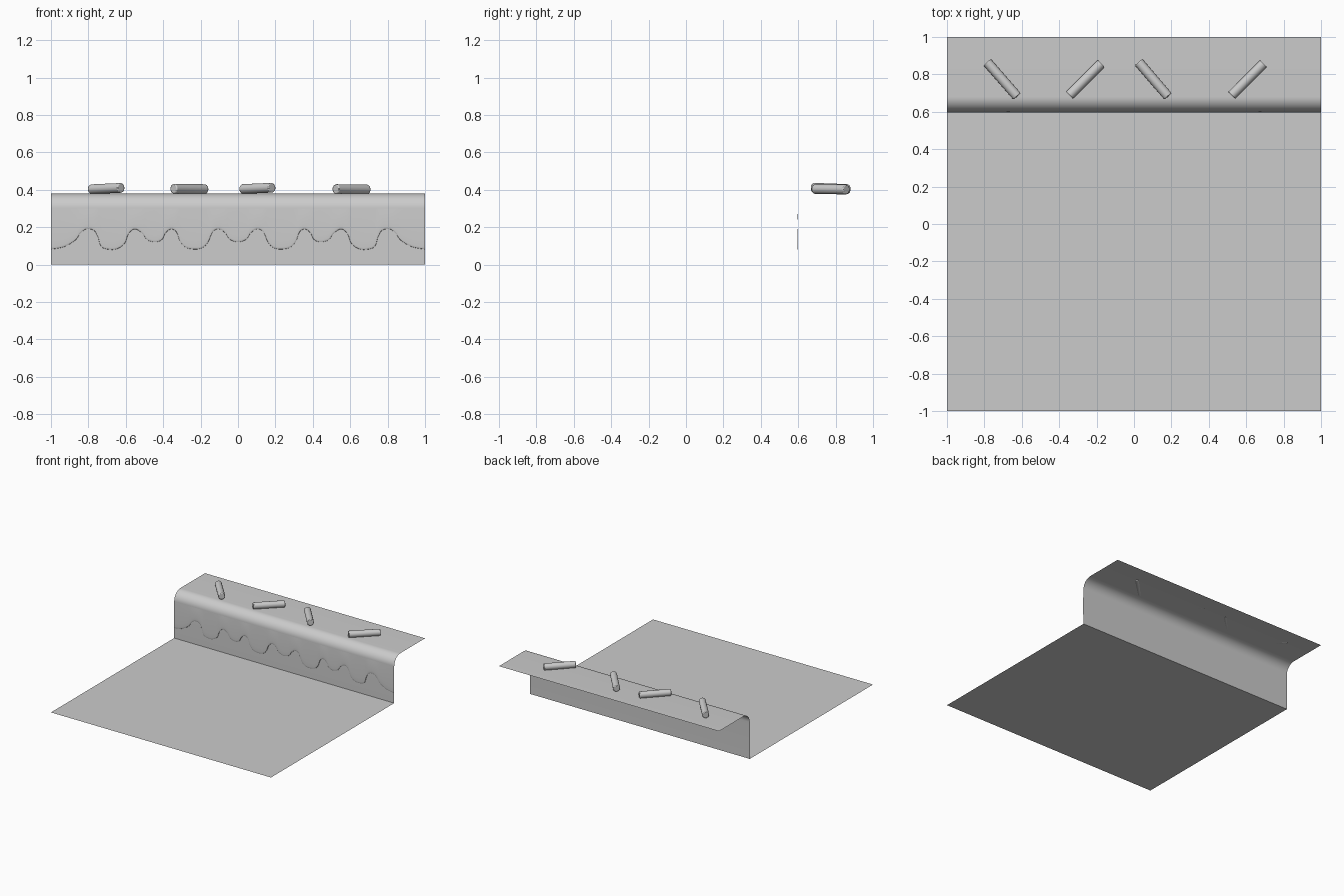
import bpy
from math import sin, cos, pi, atan2, hypot, radians

if "Cube" in bpy.data.objects:
    bpy.data.objects.remove(bpy.data.objects["Cube"])

def make_mesh(name, verts, faces):
    me = bpy.data.meshes.new(name)
    me.from_pydata(verts, [], faces)
    ob = bpy.data.objects.new(name, me)
    bpy.context.collection.objects.link(ob)
    smooth(ob)
    return ob

def smooth(ob):
    bpy.ops.object.select_all(action='DESELECT')
    ob.select_set(True)
    bpy.context.view_layer.objects.active = ob
    bpy.ops.object.shade_smooth_by_angle(angle=radians(40))

def grid(name, columns):
    n = len(columns[0])
    verts = [p for col in columns for p in col]
    faces = [(i*n+j, (i+1)*n+j, (i+1)*n+j+1, i*n+j+1)
             for i in range(len(columns)-1) for j in range(n-1)]
    return make_mesh(name, verts, faces)

# Floor, riser and rounded ledge as one thin sheet
R = 0.08
profile = [(-1, 0), (0.6, 0)]
profile += [(0.6+R-R*cos(a), 0.38-R+R*sin(a)) for a in [pi/2*i/16 for i in range(17)]]
profile.append((1, 0.38))
grid("stepped_sheet", [[(x, y, z) for y, z in profile] for x in (-1, 1)])

# Shallow icing drips on the riser: half outline, mirrored and smoothed
half = [(0, .12), (.045, .135), (.065, .165), (.1, .19), (.135, .175), (.16, .12),
        (.19, .09), (.23, .082), (.28, .092), (.31, .125), (.33, .175), (.36, .19),
        (.39, .165), (.405, .135), (.44, .12), (.485, .132), (.51, .165), (.55, .19),
        (.585, .165), (.605, .115), (.64, .087), (.68, .08), (.73, .095), (.75, .15),
        (.77, .182), (.81, .19), (.845, .165), (.87, .13), (.93, .095), (1, .082)]
keys = [(-x, z) for x, z in half[:0:-1]] + half

def spline(pts, steps=5):
    out = []
    for i in range(len(pts)-1):
        p = [pts[max(i-1, 0)], pts[i], pts[i+1], pts[min(i+2, len(pts)-1)]]
        for s in range(steps):
            t = s/steps
            out.append(tuple(0.5*(2*b + (c-a)*t + (2*a-5*b+4*c-d)*t*t + (3*b-a-3*c+d)*t**3)
                             for a, b, c, d in zip(*p)))
    return out + [pts[-1]]

def drip_column(x, z):
    top = 0.3
    col = [(x, 0.6, z), (x, 0.597, z+0.001), (x, 0.5955, z+0.005), (x, 0.595, z+0.012)]
    for i in range(1, 7):
        t = i/6
        col.append((x, 0.595+0.0048*t*t, z+0.012+(top-z-0.012)*t))
    return col

grid("icing_drips", [drip_column(x, z) for x, z in spline(keys)])

# Sprinkles: (start x, y), (end x, y), centre height, tilt
sprinkles = [((-.785, .865), (-.625, .682), .407, .03),
             ((-.345, .688), (-.175, .858), .405, -.01),
             ((.025, .865), (.182, .682), .408, .03),
             ((.522, .688), (.692, .858), .403, -.01)]
for (x0, y0), (x1, y1), z, tilt in sprinkles:
    bpy.ops.mesh.primitive_cylinder_add(
        vertices=24, radius=0.026, depth=hypot(x1-x0, y1-y0),
        location=((x0+x1)/2, (y0+y1)/2, z),
        rotation=(0, pi/2-tilt, atan2(y1-y0, x1-x0)))
    ob = bpy.context.object
    ob.name = "sprinkle"
    bev = ob.modifiers.new("soft_ends", 'BEVEL')
    bev.width = 0.005
    bev.segments = 2
    bev.limit_method = 'ANGLE'
    bev.angle_limit = radians(40)
    smooth(ob)
